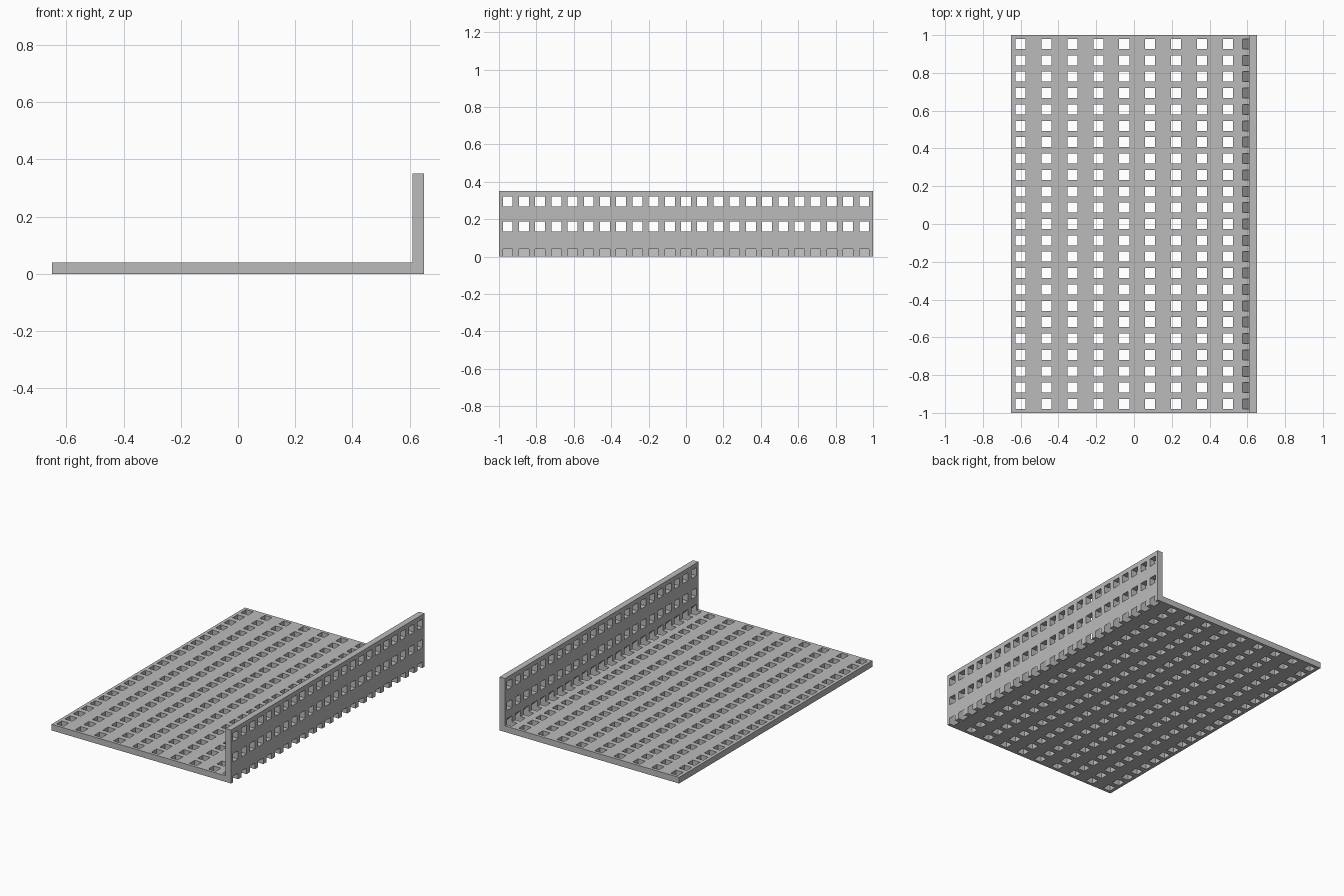
import bpy, bmesh, math
from mathutils import Matrix, Vector

# Sheet and perforation dimensions
HALF_X, HALF_Y, HEIGHT, THICK = 0.65, 1.0, 0.35, 0.04
HOLE, ROWS, COLUMNS = 0.053, 23, 9

if "Cube" in bpy.data.objects:
    bpy.data.objects.remove(bpy.data.objects["Cube"], do_unlink=True)

steel = bpy.data.materials.new("plain_grey")
steel.use_nodes = True
grey = (0.5, 0.5, 0.5, 1)
steel.diffuse_color = grey
steel.node_tree.nodes["Principled BSDF"].inputs["Base Color"].default_value = grey


def make_object(name, bm):
    bmesh.ops.recalc_face_normals(bm, faces=bm.faces)
    mesh = bpy.data.meshes.new(name)
    bm.to_mesh(mesh)
    bm.free()
    mesh.materials.append(steel)
    obj = bpy.data.objects.new(name, mesh)
    bpy.context.collection.objects.link(obj)
    return obj


# L-shaped sheet: profile extruded along y
inner = HALF_X - THICK
profile = [(-HALF_X, 0), (HALF_X, 0), (HALF_X, HEIGHT),
           (inner, HEIGHT), (inner, THICK), (-HALF_X, THICK)]
bm = bmesh.new()
face = bm.faces.new([bm.verts.new((x, -HALF_Y, z)) for x, z in profile])
ext = bmesh.ops.extrude_face_region(bm, geom=[face])
bmesh.ops.translate(bm, vec=(0, 2 * HALF_Y, 0),
                    verts=[v for v in ext["geom"] if isinstance(v, bmesh.types.BMVert)])
sheet = make_object("perforated_angle_sheet", bm)

# Punches: (x, z, tilt about y) for floor, wall and the diagonal bend row
punches = [(-0.602 + 0.1376 * i, THICK / 2, 0) for i in range(COLUMNS)]
punches += [(HALF_X - THICK / 2, z, math.pi / 2) for z in (0.16, 0.294)]
punches.append((HALF_X - THICK / 2 + 0.001, THICK / 2 + 0.001, -math.pi / 4))

bm = bmesh.new()
for row in range(ROWS):
    y = -0.953 + 2 * 0.953 * row / (ROWS - 1)
    for x, z, tilt in punches:
        length = 0.17 if tilt < 0 else 0.08
        bmesh.ops.create_cube(bm, size=1, matrix=Matrix.Translation((x, y, z))
                              @ Matrix.Rotation(tilt, 4, "Y")
                              @ Matrix.Diagonal(Vector((HOLE, HOLE, length, 1))))
cutter = make_object("hole_punches", bm)
cutter.hide_render = True
cutter.hide_set(True)

# Cut all the square holes
cut = sheet.modifiers.new("square_holes", "BOOLEAN")
cut.operation = "DIFFERENCE"
cut.solver = "EXACT"
cut.object = cutter
bpy.context.view_layer.objects.active = sheet
sheet.select_set(True)
bpy.ops.object.modifier_apply(modifier=cut.name)
bpy.data.objects.remove(cutter, do_unlink=True)
